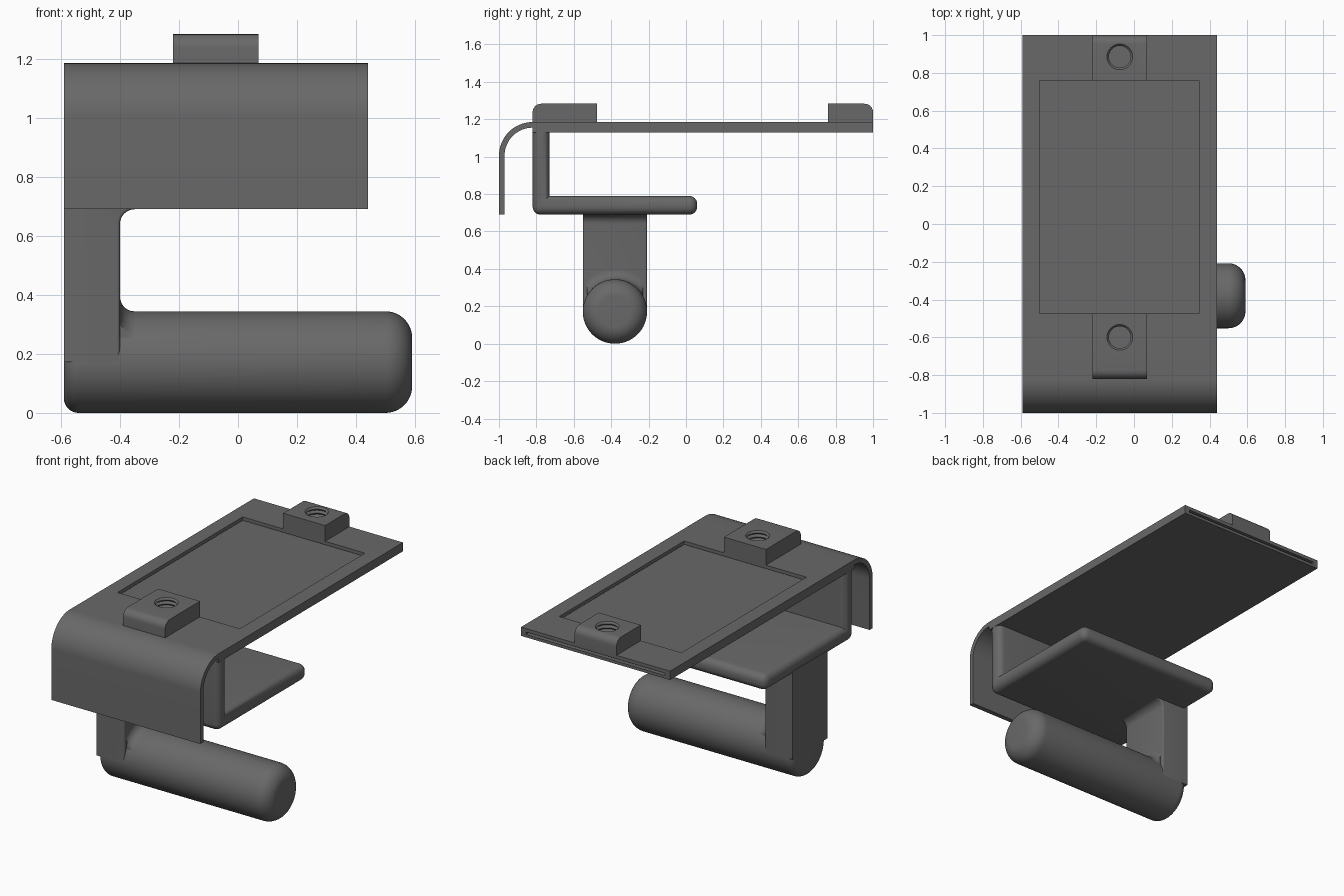
import bpy, bmesh, math

if "Cube" in bpy.data.objects:
    bpy.data.objects.remove(bpy.data.objects["Cube"])

gray = bpy.data.materials.new("dark gray")
gray.diffuse_color = (0.14, 0.14, 0.14, 1)
gray.use_nodes = True
gray.node_tree.nodes["Principled BSDF"].inputs["Base Color"].default_value = gray.diffuse_color


def finish(name, bm):
    bmesh.ops.recalc_face_normals(bm, faces=bm.faces[:])
    me = bpy.data.meshes.new(name)
    bm.to_mesh(me)
    bm.free()
    me.materials.append(gray)
    ob = bpy.data.objects.new(name, me)
    bpy.context.collection.objects.link(ob)
    return ob


def activate(ob):
    bpy.ops.object.select_all(action='DESELECT')
    ob.select_set(True)
    bpy.context.view_layer.objects.active = ob


def smooth(ob):
    activate(ob)
    bpy.ops.object.shade_smooth_by_angle(angle=math.radians(32))


def cut(ob, cutter):
    cutter.hide_render = True
    mod = ob.modifiers.new("cut", 'BOOLEAN')
    mod.operation = 'DIFFERENCE'
    mod.solver = 'EXACT'
    mod.object = cutter
    activate(ob)
    bpy.ops.object.modifier_apply(modifier="cut")
    bpy.data.objects.remove(cutter, do_unlink=True)


def arc(cx, cz, r, a0, a1, n=12):
    """Points of an arc, angles in degrees."""
    return [(cx + r * math.cos(math.radians(a0 + (a1 - a0) * i / n)),
             cz + r * math.sin(math.radians(a0 + (a1 - a0) * i / n)))
            for i in range(n + 1)]


def extrude(points, axis, lo, hi):
    """Extrude a profile along x (points are y,z) or along y (points are x,z)."""
    bm = bmesh.new()
    place = (lambda p, t: (t, p[0], p[1])) if axis == 'x' else (lambda p, t: (p[0], t, p[1]))
    a = [bm.verts.new(place(p, lo)) for p in points]
    b = [bm.verts.new(place(p, hi)) for p in points]
    bm.faces.new(a)
    bm.faces.new(b)
    for i in range(len(a)):
        j = (i + 1) % len(a)
        bm.faces.new((a[i], a[j], b[j], b[i]))
    bmesh.ops.recalc_face_normals(bm, faces=bm.faces[:])
    return bm


def bevel(bm, rule, width, segments=6):
    bm.normal_update()
    edges = [e for e in bm.edges if rule(e)]
    bmesh.ops.bevel(bm, geom=edges, offset=width, segments=segments,
                    profile=0.5, affect='EDGES', clamp_overlap=True)


def box(x0, x1, y0, y1, z0, z1):
    return extrude([(y0, z0), (y1, z0), (y1, z1), (y0, z1)], 'x', x0, x1)


def loft(rings):
    bm = bmesh.new()
    rows = [[bm.verts.new(p) for p in ring] for ring in rings]
    for a, b in zip(rows, rows[1:]):
        for i in range(len(a)):
            j = (i + 1) % len(a)
            bm.faces.new((a[i], a[j], b[j], b[i]))
    bm.faces.new(rows[0])
    bm.faces.new(rows[-1])
    return bm


# Top plate with the curved front apron, slide-in slot and window
LEFT, RIGHT = -0.59, 0.44
profile = [(1, 1.13), (1, 1.185)] + arc(-0.82, 1.005, 0.18, 90, 180, 16)
profile += [(-1, 0.69), (-0.97, 0.69)] + arc(-0.82, 1.005, 0.15, 180, 90, 16) + [(-0.82, 1.13)]
plate = finish("top_plate", extrude(profile, 'x', LEFT, RIGHT))
cut(plate, finish("slot_cutter", box(-0.555, 0.405, -0.52, 1.1, 1.148, 1.163)))
cut(plate, finish("window_cutter", box(-0.5, 0.345, -0.475, 0.76, 1.15, 1.3)))
smooth(plate)

# Bracket: upright wall and lower shelf with rounded edges
ell = [(-0.82, 0.69), (0.06, 0.69), (0.06, 0.79), (-0.73, 0.79), (-0.73, 1.16), (-0.82, 1.16)]
bm = extrude(ell, 'x', LEFT, RIGHT)
bevel(bm, lambda e: e.is_convex and min(v.co.z for v in e.verts) < 1.1, 0.043)
smooth(finish("bracket", bm))

# Screw bosses with threaded holes
def boss(name, y0, y1, outer, hole_y):
    bm = box(-0.22, 0.07, y0, y1, 1.175, 1.283)
    bevel(bm, lambda e: all(abs(v.co.y - outer) < 1e-4 and v.co.z > 1.25 for v in e.verts), 0.045)
    ob = finish(name, bm)
    heights = [1.16 + 0.0125 * i for i in range(12)]
    rings = [[(-0.075 + r * math.cos(a), hole_y + r * math.sin(a), z)
              for a in (math.tau * k / 32 for k in range(32))]
             for z, r in zip(heights, [0.07, 0.058] * 6)]
    cut(ob, finish("thread_cutter", loft(rings)))
    smooth(ob)


boss("front_boss", -0.82, -0.475, -0.82, -0.6)
boss("rear_boss", 0.76, 1.0, 1.0, 0.885)

# Stem joining shelf and handle, flared at the top
stem = [(LEFT, 0.172), (-0.4, 0.172)] + arc(-0.35, 0.64, 0.05, 180, 90, 8) + [(-0.35, 0.72), (LEFT, 0.72)]
bm = extrude(stem, 'y', -0.552, -0.208)
bevel(bm, lambda e: all(v.co.x > -0.5 for v in e.verts)
      and abs(e.verts[0].co.y - e.verts[1].co.y) < 1e-5, 0.025, 4)
smooth(finish("stem", bm))

# Round handle with softened ends
CY, CZ, R = -0.38, 0.172, 0.172


def ring(x, r, limit=1.0, n=64):
    pts = []
    for k in range(n):
        a = math.tau * k / n
        y, z = r * math.sin(a), r * math.cos(a)
        pts.append((x, CY + max(-limit, min(limit, y)), CZ + z))
    return pts


ends = arc(-0.54, R - 0.05, 0.05, 180, 90, 8) + arc(0.5, R - 0.09, 0.09, 90, 0, 12)
smooth(finish("handle", loft([ring(x, r) for x, r in ends])))

# Fillet where the stem runs into the handle
def half_ring(x, r):
    pts = []
    for k in range(33):
        a = math.radians(-70 + 140 * k / 32)
        pts.append((x, CY + max(-0.15, min(0.15, r * math.sin(a))), CZ + r * math.cos(a)))
    return pts + [(x, CY + 0.14, CZ), (x, CY - 0.14, CZ)]


flare = [(-0.43, R + 0.05)] + arc(-0.35, R + 0.05, 0.05, 180, 270, 8)
smooth(finish("handle_fillet", loft([half_ring(x, r) for x, r in flare])))
